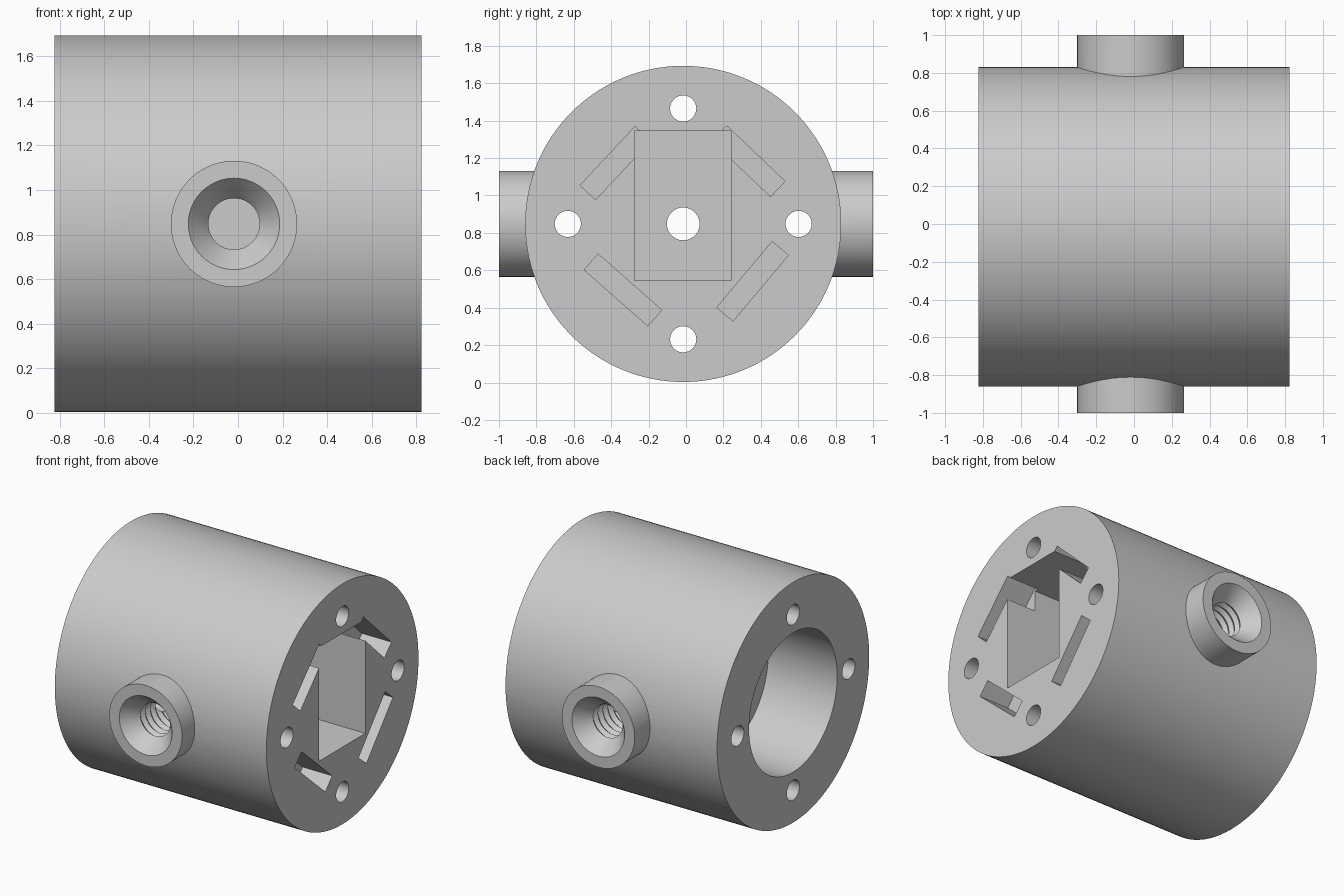
import bpy, bmesh
from math import radians, tau
from mathutils import Matrix, Vector

cube = bpy.data.objects.get("Cube")
if cube:
    bpy.data.objects.remove(cube)

CY, CZ = -0.015, 0.848          # body axis
BOSS_X = -0.018                 # boss axis
X0, X1 = -0.823, 0.823          # body ends

grey = bpy.data.materials.new("light_grey")
grey.use_nodes = True
colour = (0.6, 0.6, 0.6, 1)
grey.diffuse_color = colour
grey.node_tree.nodes["Principled BSDF"].inputs["Base Color"].default_value = colour


def finish(bm, name):
    bmesh.ops.recalc_face_normals(bm, faces=bm.faces)
    mesh = bpy.data.meshes.new(name)
    bm.to_mesh(mesh)
    bm.free()
    mesh.materials.append(grey)
    obj = bpy.data.objects.new(name, mesh)
    bpy.context.collection.objects.link(obj)
    return obj


def cylinder(name, axis, start, end, radius, centre, sides=64):
    """Cylinder between two points along the x or y axis."""
    middle = Vector(centre)
    middle["xy".index(axis)] = (start + end) / 2
    turn = Matrix.Rotation(radians(90), 4, "Y" if axis == "x" else "X")
    bm = bmesh.new()
    bmesh.ops.create_cone(bm, cap_ends=True, segments=sides, radius1=radius,
                          radius2=radius, depth=end - start,
                          matrix=Matrix.Translation(middle) @ turn)
    return finish(bm, name)


def box(name, centre, size, angle=0):
    """Box turned about the x axis."""
    bm = bmesh.new()
    bmesh.ops.create_cube(bm, size=1, matrix=Matrix.Translation(centre)
                          @ Matrix.Rotation(radians(angle), 4, "X")
                          @ Matrix.Diagonal((*size, 1)))
    return finish(bm, name)


def thread_cutter(name, side):
    """Countersunk, ridged blind hole turned about the boss axis."""
    profile = [(0, 1.04), (0.24, 1.04), (0.135, 0.92)]
    turns, pitch = 9, 0.055
    for i in range(turns):
        y = 0.92 - i * pitch
        profile += [(0.115, y - pitch / 2), (0.135, y - pitch)]
    end = 0.92 - (turns + 0.5) * pitch
    profile += [(0.115, end), (0, end)]
    bm = bmesh.new()
    verts = [bm.verts.new((BOSS_X + r, side * y, CZ)) for r, y in profile]
    edges = [bm.edges.new(pair) for pair in zip(verts, verts[1:])]
    bmesh.ops.spin(bm, geom=verts + edges, cent=(BOSS_X, 0, CZ), axis=(0, 1, 0),
                   angle=tau, steps=48)
    bmesh.ops.remove_doubles(bm, verts=bm.verts, dist=0.0001)
    return finish(bm, name)


def combine(target, tool, operation):
    mod = target.modifiers.new(tool.name, "BOOLEAN")
    mod.operation, mod.object, mod.solver = operation, tool, "EXACT"
    bpy.context.view_layer.objects.active = target
    bpy.ops.object.modifier_apply(modifier=mod.name)
    bpy.data.objects.remove(tool)


# Main drum with a round boss on the front and back
body = cylinder("coupling_body", "x", X0, X1, 0.845, (0, CY, CZ), 128)
boss = cylinder("side_bosses", "y", -1, 1, 0.283, (BOSS_X, 0, CZ), 96)
combine(body, boss, "UNION")

cutters = [
    # Round bore on the right-hand end, deep pocket on the other
    cylinder("bore", "x", X0 - 0.1, -0.285, 0.49, (0, CY, CZ), 96),
    box("pocket", (0.56, -0.018, 0.945), (0.7, 0.515, 0.8)),
    cylinder("centre_hole", "x", -0.5, 0.5, 0.0875, (0, CY, CZ), 48),
]
# Four bolt holes right through
for dy, dz in ((1, 0), (-1, 0), (0, 1), (0, -1)):
    cutters.append(cylinder("bolt_hole", "x", X0 - 0.1, X1 + 0.1, 0.07,
                            (0, CY + dy * 0.617, CZ + dz * 0.617), 48))
# Four slanted slots around the pocket
for y, z, length, angle in ((0.335, 1.183, 0.43, -43.6), (-0.378, 1.173, 0.43, 46.9),
                            (-0.337, 0.495, 0.453, -41.4), (0.356, 0.541, 0.46, 50)):
    cutters.append(box("slot", (X1, y, z), (0.46, length, 0.113), angle))
# Threaded holes in the bosses
cutters += [thread_cutter("threaded_hole", side) for side in (-1, 1)]

for cutter in cutters:
    combine(body, cutter, "DIFFERENCE")

bpy.ops.object.select_all(action="DESELECT")
body.select_set(True)
bpy.context.view_layer.objects.active = body
bpy.ops.object.shade_smooth_by_angle(angle=radians(25))
